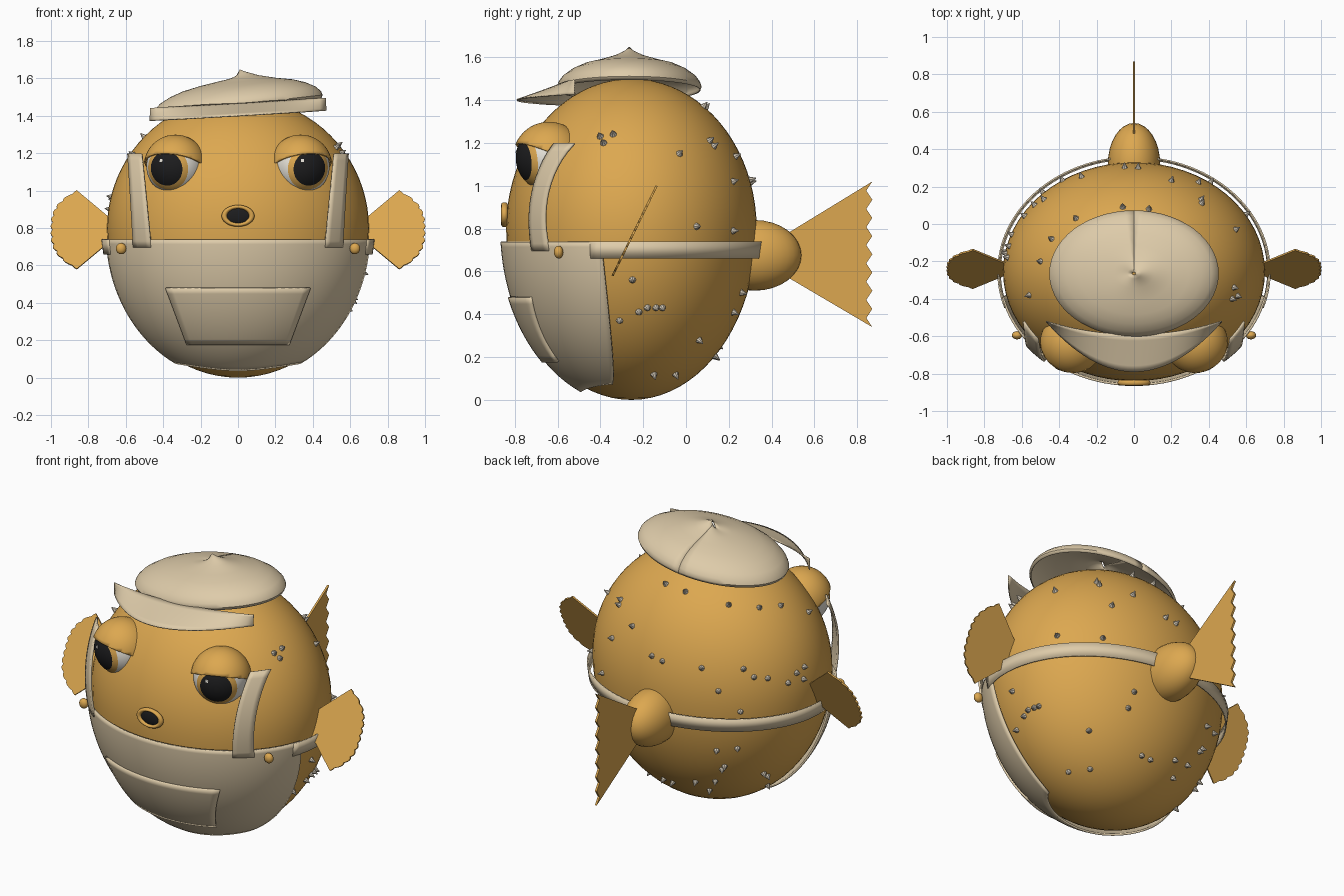
import bpy, bmesh, math, random
from math import sin, cos, pi, sqrt, asin, acos
from mathutils import Vector, Matrix

cube = bpy.data.objects.get("Cube")
if cube:
    bpy.data.objects.remove(cube, do_unlink=True)


def material(name, r, g, b):
    m = bpy.data.materials.new(name)
    m.use_nodes = True
    m.diffuse_color = (r, g, b, 1)
    node = next(n for n in m.node_tree.nodes if n.type == 'BSDF_PRINCIPLED')
    node.inputs["Base Color"].default_value = (r, g, b, 1)
    return m


ORANGE = material("orange skin", .72, .39, .08)
TAN = material("tan cloth", .73, .6, .4)
SPIKE = material("spike grey", .66, .59, .48)
WHITE = material("eye white", .8, .77, .7)
BLACK = material("black", .012, .012, .013)

# Body proportions: an egg with different upper and lower halves
CY, CZ, RX, RY = -.255, .8, .7, .585


def half_height(z):
    return .7 if z > CZ else .8


def surf(a, z, off=0):
    """Point on the body at angle a from the front and height z, pushed out by off."""
    h = half_height(z)
    f = sqrt(max(0, 1 - ((z - CZ) / h) ** 2))
    p = Vector((RX * f * sin(a), -RY * f * cos(a), z - CZ))
    n = Vector((p.x / RX ** 2, p.y / RY ** 2, p.z / h ** 2)).normalized()
    return p + Vector((0, CY, CZ)) + n * off, n


def front_angle(x, z):
    f = sqrt(1 - ((z - CZ) / half_height(z)) ** 2)
    return asin(max(-1, min(1, x / (RX * f))))


def finish(name, bm, mats, smooth=True):
    me = bpy.data.meshes.new(name)
    bmesh.ops.recalc_face_normals(bm, faces=bm.faces[:])
    bm.to_mesh(me)
    bm.free()
    for m in mats:
        me.materials.append(m)
    ob = bpy.data.objects.new(name, me)
    bpy.context.collection.objects.link(ob)
    if smooth:
        bpy.ops.object.select_all(action='DESELECT')
        ob.select_set(True)
        bpy.context.view_layer.objects.active = ob
        bpy.ops.object.shade_smooth_by_angle(angle=math.radians(40))
    return ob


def thicken(ob, t):
    mod = ob.modifiers.new("thickness", 'SOLIDIFY')
    mod.thickness, mod.offset = t, 0


def patch(name, fn, nu, nv, mat, t, smooth=True):
    """Sheet from fn(u, v), u in 0..1 and v in -1..1."""
    bm = bmesh.new()
    g = [[bm.verts.new(fn(i / nu, 2 * j / nv - 1)) for j in range(nv + 1)] for i in range(nu + 1)]
    for i in range(nu):
        for j in range(nv):
            bm.faces.new((g[i][j], g[i + 1][j], g[i + 1][j + 1], g[i][j + 1]))
    ob = finish(name, bm, [mat], smooth)
    thicken(ob, t)
    return ob


def ball(name, loc, scale, mat, seg=32):
    bm = bmesh.new()
    bmesh.ops.create_uvsphere(bm, u_segments=seg, v_segments=seg // 2, radius=1,
                              matrix=Matrix.LocRotScale(Vector(loc), None, Vector(scale)))
    return finish(name, bm, [mat])


# Body
bm = bmesh.new()
bmesh.ops.create_uvsphere(bm, u_segments=64, v_segments=40, radius=1)
for v in bm.verts:
    h = .7 if v.co.z > 0 else .8
    v.co = (v.co.x * RX, v.co.y * RY + CY, v.co.z * h + CZ)
finish("body", bm, [ORANGE])


# Overalls front, pocket and belt
def overalls(u, v):
    z = .06 + .68 * u
    f = sqrt(1 - ((z - CZ) / .8) ** 2)
    edge = -.32 - .07 * u
    a = v * acos((CY - edge) / (RY * f))
    return surf(a, z + .04 * (1 - u) * sin(a) ** 2, .022)[0]


def pocket(u, v):
    z = .2 + .29 * u
    return surf(front_angle(v * (.26 + .11 * u), z), z, .032)[0]


def belt(u, v):
    a = pi + v * (pi - 1.25)
    r = .985 + .015 * u
    return (.727 * r * sin(a), CY - .613 * r * cos(a), .66 + .08 * u)


patch("overalls_front", overalls, 28, 48, TAN, .012)
patch("pocket", pocket, 10, 20, TAN, .016)
patch("belt", belt, 1, 64, TAN, .008)


# Flat fins with scalloped ends
def tail_fin(u, v):
    jag = .028 * (round((v + 1) * 8) % 2)
    root, tip = Vector((0, .42, .675 + .07 * v)), Vector((0, .87 - jag, .68 + .34 * v))
    return root.lerp(tip, u)


patch("tail_fin", tail_fin, 1, 16, ORANGE, .012, False)
ball("tail_base", (0, .32, .675), (.14, .22, .165), ORANGE)

R = .155
for s, side in ((1, "left"), (-1, "right")):
    def strap(u, v):
        z = .7 + .46 * u
        x = s * (.495 + .005 * u + v * (.045 - .012 * u))
        return surf(front_angle(x, z), z, .025 + .05 * u)[0]

    def fin(u, v):
        x = .85 + .14 * (1 - abs(v) ** 3) + .012 * abs(sin(v * 5.5 * pi))
        p = Vector((.64, 0, .79 + .025 * v)).lerp(Vector((x, 0, .79 + .21 * v)), u)
        return (s * p.x, -.24 + (p.z - .79) * .49, p.z)

    patch(side + "_strap", strap, 14, 4, TAN, .012)
    patch(side + "_fin", fin, 1, 44, ORANGE, .01, False)
    ball(side + "_button", (s * .625, -.595, .69), (.028, .022, .03), ORANGE, 16)

    # Eyeball, coloured by angle from its gaze direction
    c = Vector((s * .335, -.64, 1.13))
    gaze = Vector((s * .37, -.92, -.1)).normalized()
    bm = bmesh.new()
    bmesh.ops.create_uvsphere(bm, u_segments=40, v_segments=30, radius=R)
    for f in bm.faces:
        k = acos(f.calc_center_median().normalized().z)
        f.material_index = 2 if k < pi / 5 else 1 if k < pi / 3.75 else 0
    rot = Vector((0, 0, 1)).rotation_difference(gaze).to_matrix().to_4x4()
    bm.transform(Matrix.Translation(c) @ rot)
    finish(side + "_eye", bm, [WHITE, ORANGE, BLACK])

    # Glint
    dx = .01 if s > 0 else -.075
    d = Vector((dx, -sqrt(R * R - dx * dx - .0009), .03))
    bm = bmesh.new()
    bmesh.ops.create_cube(bm, size=1, matrix=Matrix.Translation(c + d)
                          @ d.to_track_quat('Z', 'Y').to_matrix().to_4x4()
                          @ Matrix.Diagonal((.016, .016, .006, 1)))
    finish(side + "_glint", bm, [WHITE], False)

    # Eyelid
    bm = bmesh.new()
    bmesh.ops.create_uvsphere(bm, u_segments=40, v_segments=24, radius=R + .009)
    bmesh.ops.bisect_plane(bm, geom=bm.verts[:] + bm.edges[:] + bm.faces[:], plane_co=(0, 0, 0),
                           plane_no=(-.17 * s, .42, 1), clear_inner=True)
    bm.transform(Matrix.Translation(c))
    thicken(finish(side + "_eyelid", bm, [ORANGE]), .01)

# Mouth
bpy.ops.mesh.primitive_torus_add(major_segments=36, minor_segments=12, major_radius=.073,
                                 minor_radius=.015, location=(0, -.848, .865), rotation=(pi / 2, 0, 0))
lips = bpy.context.object
lips.name = "lips"
lips.scale = (1, .66, 1)
lips.data.materials.append(ORANGE)
bpy.ops.object.shade_smooth_by_angle(angle=pi / 3)
ball("mouth_inside", (0, -.845, .865), (.067, .012, .043), BLACK)

# Cap: a tilted soft dome with a twisted peak, and a curved visor
PROFILE = [(.02, 1.625), (.08, 1.615), (.24, 1.597), (.45, 1.578), (.65, 1.56), (.8, 1.537),
           (.92, 1.508), (.98, 1.482), (1, 1.462), (.985, 1.447)]


def cap(u, v):
    r, z = PROFILE[round(u * (len(PROFILE) - 1))]
    x = .45 * r * sin(v * pi)
    twist = .02 * sin(v * pi) * max(0, 1 - 3 * r)
    return (x, -.265 - .335 * r * cos(v * pi), z + .11 * x + twist)


def visor(u, v):
    x = .47 * v
    bow = 1 - v * v
    return (x, -.52 - bow * (.27 - .2 * u), 1.4 + .058 * x + .068 * u)


patch("cap", cap, len(PROFILE) - 1, 56, TAN, .006)
patch("visor", visor, 6, 28, TAN, .006)

# Spikes: some seen from the side (y, z), some on the upper back (x, y), rest scattered
SIDE = [(-.4, 1.23), (-.34, 1.24), (-.385, 1.2), (-.03, 1.15), (.11, 1.21), (.05, .81), (.22, .79),
        (-.25, .56), (-.22, .41), (-.18, .43), (-.14, .43), (-.11, .43), (-.31, .37), (.22, .41),
        (.06, .28), (-.15, .12), (-.05, .12), (.22, 1.02)]
TOP = [(-.05, .3), (-.28, .25), (-.38, .23), (-.48, .13), (-.53, .1), (-.31, .03), (-.44, -.08),
       (-.5, -.2), (-.56, -.38), (-.06, .09), (.08, .08), (.2, .23), (.36, .13)]
spots = []
for y, z in SIDE:
    f = sqrt(1 - ((z - CZ) / half_height(z)) ** 2)
    spots.append((acos(max(-1, min(1, (CY - y) / (RY * f)))), z))
for x, y in TOP:
    q = min(1, (x / RX) ** 2 + ((y - CY) / RY) ** 2)
    spots.append((math.atan2(x / RX, -(y - CY) / RY), CZ + .7 * sqrt(1 - q)))
random.seed(4)
for i in range(22):
    spots.append((random.uniform(pi * .85, pi * 1.5), random.uniform(.1, 1.1)))
bm = bmesh.new()
for a, z in spots:
    p, n = surf(a, z, .012)
    bmesh.ops.create_cone(bm, cap_ends=True, segments=8, radius1=.019, radius2=.002, depth=.036,
                          matrix=Matrix.Translation(p) @ n.to_track_quat('Z', 'Y').to_matrix().to_4x4())
finish("spikes", bm, [SPIKE], False)
